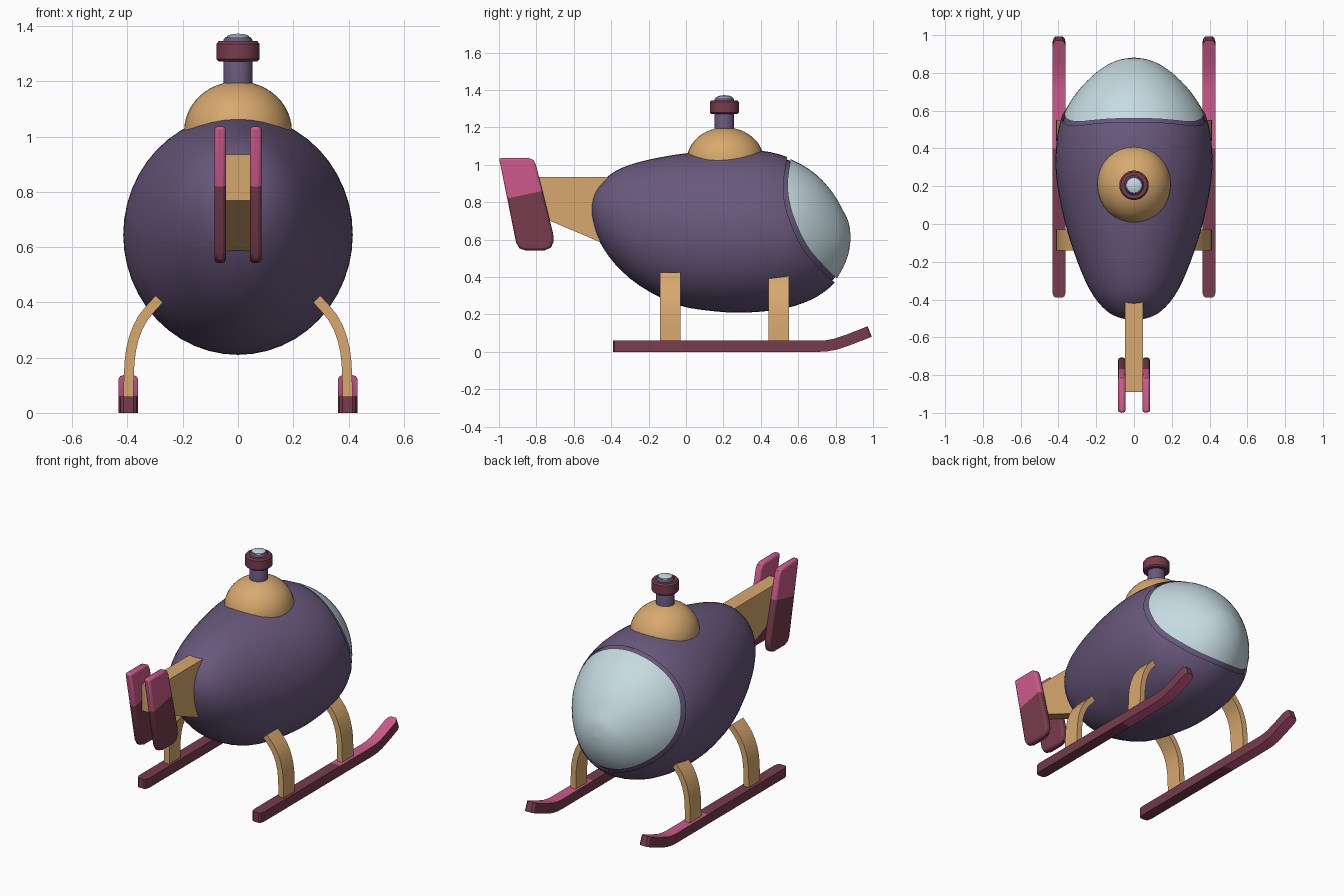
import bpy, bmesh, math
from mathutils import Vector

if "Cube" in bpy.data.objects:
    bpy.data.objects.remove(bpy.data.objects["Cube"])


def material(name, rgb):
    m = bpy.data.materials.new(name)
    lin = [(c / 255 / 12.92) if c < 11 else ((c / 255 + 0.055) / 1.055) ** 2.4 for c in rgb]
    m.diffuse_color = (*lin, 1)
    m.use_nodes = True
    m.node_tree.nodes["Principled BSDF"].inputs["Base Color"].default_value = m.diffuse_color
    return m


PURPLE = material("plum purple", (104, 88, 124))
MAROON = material("maroon", (120, 60, 78))
TAN = material("tan", (216, 169, 110))
PINK = material("pink", (206, 90, 140))
GLASS = material("pale blue glass", (198, 219, 226))


def smooth(ob, angle=35):
    bpy.ops.object.select_all(action='DESELECT')
    ob.select_set(True)
    bpy.context.view_layer.objects.active = ob
    bpy.ops.object.shade_smooth_by_angle(angle=math.radians(angle))


def make(name, bm, *mats):
    bmesh.ops.recalc_face_normals(bm, faces=bm.faces)
    me = bpy.data.meshes.new(name)
    bm.to_mesh(me)
    bm.free()
    ob = bpy.data.objects.new(name, me)
    bpy.context.collection.objects.link(ob)
    for m in mats:
        me.materials.append(m)
    return ob


def loft(rings):
    """Skin a list of equal-length point rings and cap both ends."""
    bm = bmesh.new()
    vs = [[bm.verts.new(p) for p in r] for r in rings]
    n = len(vs[0])
    for a, b in zip(vs, vs[1:]):
        for i in range(n):
            bm.faces.new((a[i], a[(i + 1) % n], b[(i + 1) % n], b[i]))
    bm.faces.new(vs[0])
    bm.faces.new(vs[-1][::-1])
    bmesh.ops.recalc_face_normals(bm, faces=bm.faces)
    return bm


def prism(yz, x0, x1):
    return loft([[(x, y, z) for y, z in yz] for x in (x0, x1)])


def lathe(name, profile, y, mat, sx=1, sy=1, seg=32):
    rings = [[(r * sx * math.cos(2 * math.pi * i / seg), y + r * sy * math.sin(2 * math.pi * i / seg), z)
              for i in range(seg)] for r, z in profile]
    ob = make(name, loft(rings), mat)
    smooth(ob)
    return ob


def spline(pts, steps):
    """Catmull-Rom curve through points of any dimension."""
    out = []
    for i in range(len(pts) - 1):
        p0, p1, p2, p3 = (Vector(pts[max(0, min(len(pts) - 1, j))]) for j in range(i - 1, i + 3))
        for s in range(steps):
            t = s / steps
            out.append(0.5 * (2 * p1 + (p2 - p0) * t + (2 * p0 - 5 * p1 + 4 * p2 - p3) * t * t
                              + (3 * p1 - p0 - 3 * p2 + p3) * t ** 3))
    return out + [Vector(pts[-1])]


def ribbon(path, thick):
    """Two offset points for each point of a 2D path."""
    out = []
    for i, p in enumerate(path):
        d = Vector(path[min(i + 1, len(path) - 1)]) - Vector(path[max(i - 1, 0)])
        n = Vector((-d.y, d.x)).normalized() * thick / 2
        out.append((Vector(p) - n, Vector(p) + n))
    return out


# Egg-shaped hull stations: y, top z, bottom z, half width
STATIONS = [(-.51, .765, .755, .01), (-.495, .835, .68, .08), (-.46, .895, .585, .145),
            (-.38, .965, .47, .215), (-.25, 1.015, .355, .28), (-.05, 1.055, .252, .35),
            (.15, 1.075, .217, .397), (.3, 1.08, .21, .415), (.45, 1.068, .22, .408),
            (.58, 1.025, .245, .378), (.7, .95, .295, .305), (.79, .85, .365, .22),
            (.845, .755, .45, .145), (.875, .69, .53, .075), (.885, .615, .605, .01)]


def egg(scale, seg=48):
    rings = []
    for y, zt, zb, w in spline(STATIONS, 3):
        rings.append([])
        for i in range(seg):
            a = 2 * math.pi * i / seg
            p = Vector((w * math.cos(a), y, (zt + zb) / 2 + (zt - zb) / 2 * math.sin(a)))
            c = Vector((0, .2, .645))
            rings[-1].append(c + (p - c) * scale)
    return loft(rings)


def cut_egg(name, scale, yz, op, mat):
    """Cut the hull with a sideways prism and open the hidden cut face."""
    ob = make(name, egg(scale), mat)
    cutter = make("cutter", prism(yz, -.7, .7))
    mod = ob.modifiers.new("cut", 'BOOLEAN')
    mod.object, mod.operation, mod.solver = cutter, op, 'EXACT'
    me = bpy.data.meshes.new_from_object(ob.evaluated_get(bpy.context.evaluated_depsgraph_get()))
    ob.modifiers.clear()
    ob.data = me
    bpy.data.objects.remove(cutter)
    bm = bmesh.new()
    bm.from_mesh(me)
    caps = [f for f in bm.faces
            if max(v.co.x for v in f.verts) - min(v.co.x for v in f.verts) > .12]
    bmesh.ops.delete(bm, geom=caps, context='FACES')
    bm.to_mesh(me)
    bm.free()
    smooth(ob, 40)


# Hull, canopy and the recessed seam between them
EDGE = spline([(.55, 1.2), (.54, 1.04), (.52, .88), (.545, .73), (.62, .56),
               (.72, .44), (.79, .375), (.95, .26)], 4)


def shifted(dy, dz):
    return [(p.x + dy, p.y + dz) for p in EDGE]


def front_of(edge):
    return edge + [(1.4, edge[-1][1]), (1.4, edge[0][1])]


cut_egg("hull", 1, front_of(shifted(0, 0)), 'DIFFERENCE', PURPLE)
cut_egg("canopy", .993, front_of(shifted(.022, .014)), 'INTERSECT', GLASS)
cut_egg("canopy_seam", .975, shifted(-.03, -.02) + shifted(.05, .03)[::-1], 'INTERSECT', PURPLE)

# Rotor hub: dome, mast, ring and lamp
dome = [(max(.004, math.cos(a)), 1.02 + .18 * math.sin(a))
        for a in [math.pi / 2 * i / 12 for i in range(13)]]
lathe("rotor_dome", dome, .21, TAN, .195, .207)
lathe("rotor_mast", [(.052, 1.15), (.052, 1.35), (.045, 1.36)], .205, PURPLE)
lathe("rotor_ring", [(.07, 1.272), (.078, 1.28), (.078, 1.335), (.07, 1.345)], .205, MAROON)
lathe("rotor_lamp", [(.042, 1.355), (.04, 1.364), (.025, 1.37), (.004, 1.372)], .205, GLASS)

# Tail boom
make("tail_boom", prism([(-.89, .935), (-.40, .935), (-.40, .565), (-.46, .587), (-.885, .768)],
                        -.047, .047), TAN)

# Tail fins, pink above a slanted line
FIN = [(-1, 1.037), (-.84, 1.037), (-.815, 1.025), (-.802, 1.0), (-.71, .63), (-.708, .59),
       (-.722, .557), (-.755, .543), (-.86, .543), (-.89, .553), (-.908, .583)]
for side, s in (("left", -1), ("right", 1)):
    bm = prism(FIN, s * .044, s * .085)
    co, no = Vector((0, -.955, .82)), Vector((0, -.04, .185))
    bmesh.ops.bisect_plane(bm, geom=bm.verts[:] + bm.edges[:] + bm.faces[:], plane_co=co, plane_no=no)
    for f in bm.faces:
        f.material_index = int((f.calc_center_median() - co).dot(no) > 0)
    fin = make(side + "_tail_fin", bm, MAROON, PINK)
    bev = fin.modifiers.new("bevel", 'BEVEL')
    bev.width, bev.segments, bev.limit_method = .012, 2, 'ANGLE'
    bev.angle_limit = math.radians(50)
    smooth(fin, 30)

# Landing skids with upturned tips, and their curved struts
SKID = [(-.39, .03), (-.382, .03), (-.36, .03), (.4, .03), (.71, .03), (.75, .032),
        (.80, .041), (.86, .061), (.95, .096), (.972, .105), (.982, .109)]
WIDTH = [.018, .029] + [.035] * 7 + [.029, .018]
STRUT = spline([(.396, .05), (.393, .18), (.377, .27), (.343, .345), (.285, .412)], 2)
for side, s in (("left", -1), ("right", 1)):
    rings = []
    for (a, b), w in zip(ribbon(SKID, .06), WIDTH):
        x = s * .397
        rings.append([(x - w, *a), (x + w, *a), (x + w, *b), (x - w, *b)])
    bm = loft(rings)
    for f in bm.faces:
        if abs(f.normal.z) > .75 and f.calc_center_median().y > .4:
            f.material_index = 1
    smooth(make(side + "_skid", bm, MAROON, PINK), 30)
    for end, y0, y1 in (("rear", -.14, -.03), ("front", .44, .55)):
        rings = [[(s * a.x, y0, a.y), (s * a.x, y1, a.y), (s * b.x, y1, b.y), (s * b.x, y0, b.y)]
                 for a, b in ribbon(STRUT, .036)]
        smooth(make(f"{side}_{end}_strut", loft(rings), TAN), 30)
